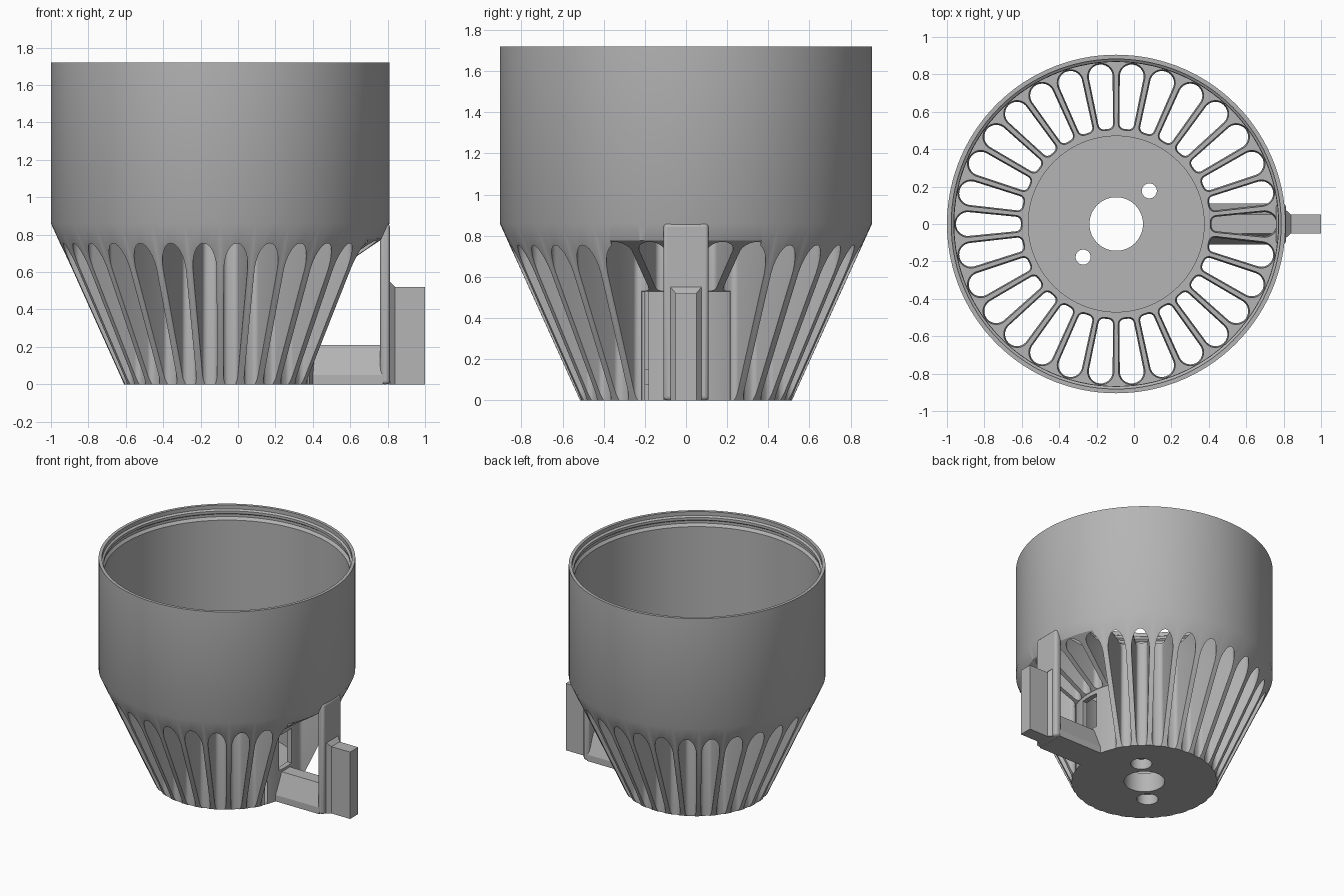
import bpy, bmesh
from math import sin, cos, radians, pi

cube = bpy.data.objects.get("Cube")
if cube:
    bpy.data.objects.remove(cube, do_unlink=True)

AXIS = -0.095      # x of the housing axis
SLOTS = 30
STEP = 2 * pi / SLOTS

grey = bpy.data.materials.new("plain grey")
grey.use_nodes = True
grey.diffuse_color = (0.46, 0.46, 0.46, 1)
grey.node_tree.nodes["Principled BSDF"].inputs["Base Color"].default_value = grey.diffuse_color


def loft(bm, rings, closed=False):
    """Skin a list of equal-length point rings into a solid."""
    rows = [[bm.verts.new(p) for p in ring] for ring in rings]
    n = len(rows[0])
    pairs = list(zip(rows, rows[1:])) + ([(rows[-1], rows[0])] if closed else [])
    for a, b in pairs:
        for i in range(n):
            j = (i + 1) % n
            bm.faces.new((a[i], a[j], b[j], b[i]))
    if not closed:
        bm.faces.new(rows[0])
        bm.faces.new(rows[-1])


def finish(name, bm):
    bmesh.ops.recalc_face_normals(bm, faces=bm.faces)
    mesh = bpy.data.meshes.new(name)
    bm.to_mesh(mesh)
    bm.free()
    mesh.materials.append(grey)
    ob = bpy.data.objects.new(name, mesh)
    bpy.context.collection.objects.link(ob)
    return ob


def solid(name, rings, closed=False):
    bm = bmesh.new()
    loft(bm, rings, closed)
    return finish(name, bm)


def activate(ob):
    bpy.ops.object.select_all(action='DESELECT')
    ob.select_set(True)
    bpy.context.view_layer.objects.active = ob


def cut(ob, cutter):
    mod = ob.modifiers.new("cut", 'BOOLEAN')
    mod.operation, mod.solver, mod.object = 'DIFFERENCE', 'EXACT', cutter
    activate(ob)
    bpy.ops.object.modifier_apply(modifier=mod.name)
    bpy.data.objects.remove(cutter, do_unlink=True)


def smooth(ob):
    activate(ob)
    bpy.ops.object.shade_smooth_by_angle(angle=radians(28))


def revolve(profile, a):
    return [(AXIS + r * cos(a), r * sin(a), z) for r, z in profile]


def circle(x, y, r, z, n=40):
    return [(x + r * cos(2 * pi * i / n), y + r * sin(2 * pi * i / n), z) for i in range(n)]


def rect(x, y, z0, z1):
    return [(x, -y, z0), (x, y, z0), (x, y, z1), (x, -y, z1)]


# Housing: tapered base, straight cup, grooved rim and central pocket
profile = [(0.143, 0), (0.515, 0), (0.905, 0.86), (0.905, 1.72), (0.882, 1.72),
           (0.882, 1.69), (0.868, 1.68), (0.868, 1.66), (0.882, 1.65), (0.882, 1.63),
           (0.866, 1.61), (0.866, 0.84), (0.47, 0.84), (0.47, 0.15), (0.143, 0.15)]
N = 120
housing = solid("slotted_housing", [revolve(profile, 2 * pi * i / N) for i in range(N)], True)


# Vertical air slots: tapered outlines with round outer ends
def slot_outline(a, grow, z):
    pts = []
    for i in range(13):            # outer round end
        t = -pi / 2 + pi * i / 12
        pts.append((0.793 + (0.064 + grow) * cos(t), (0.064 + grow) * sin(t)))
    for side in (1, -1):           # inner rounded corners
        for i in range(5):
            t = pi / 2 + pi / 8 * (i if side == 1 else 4 - i)
            pts.append((0.537 + (0.027 + grow) * cos(t),
                        side * (0.012 + (0.027 + grow) * sin(t))))
    return [(AXIS + u * cos(a) - v * sin(a), u * sin(a) + v * cos(a), z) for u, v in pts]


bm = bmesh.new()
for k in range(SLOTS):
    loft(bm, [slot_outline(k * STEP, g, z)
              for g, z in ((0, -0.1), (0, 0.8), (0.007, 0.835), (0.007, 0.87))])
cut(housing, finish("slot_cutter", bm))

# Clearance behind the bracket, leaving short sloped ribs above
clearance = [(0.508, -0.1), (0.508, 0.53), (0.9, 0.8), (1.1, 0.8), (1.1, -0.1)]
cut(housing, solid("clearance_cutter",
                   [revolve(clearance, radians(a)) for a in range(-25, 26, 2)]))

# Cable window into the pocket
cut(housing, solid("window_cutter", [rect(0.25, 0.075, 0.23, 0.5), rect(0.55, 0.075, 0.23, 0.5)]))

# Counterbored screw holes
bm = bmesh.new()
for s in (1, -1):
    x, y = AXIS + s * 0.177, s * 0.177
    loft(bm, [circle(x, y, r, z) for r, z in
              ((0.075, -0.1), (0.075, 0.08), (0.04, 0.08), (0.04, 0.3))])
cut(housing, finish("screw_cutter", bm))
smooth(housing)

# Bracket column
column = solid("bracket_column", [rect(0.76, 0.11, 0, 0.86), rect(0.812, 0.11, 0, 0.86)])
bev = column.modifiers.new("rounded_edges", 'BEVEL')
bev.width, bev.segments, bev.limit_method = 0.018, 3, 'ANGLE'
smooth(column)

# Bracket foot with sloping shoulders
foot = [(-0.11, 0), (0.11, 0), (0.11, 0.05), (0.05, 0.21), (-0.05, 0.21), (-0.11, 0.05)]
solid("bracket_foot", [[(x, y, z) for y, z in foot] for x in (0.385, 0.775)])

# Mounting tab with a flared root
solid("mounting_tab", [rect(0.8, 0.075, 0, 0.55), rect(0.812, 0.075, 0, 0.55),
                       rect(0.84, 0.05, 0, 0.52), rect(1.0, 0.05, 0, 0.52)])
